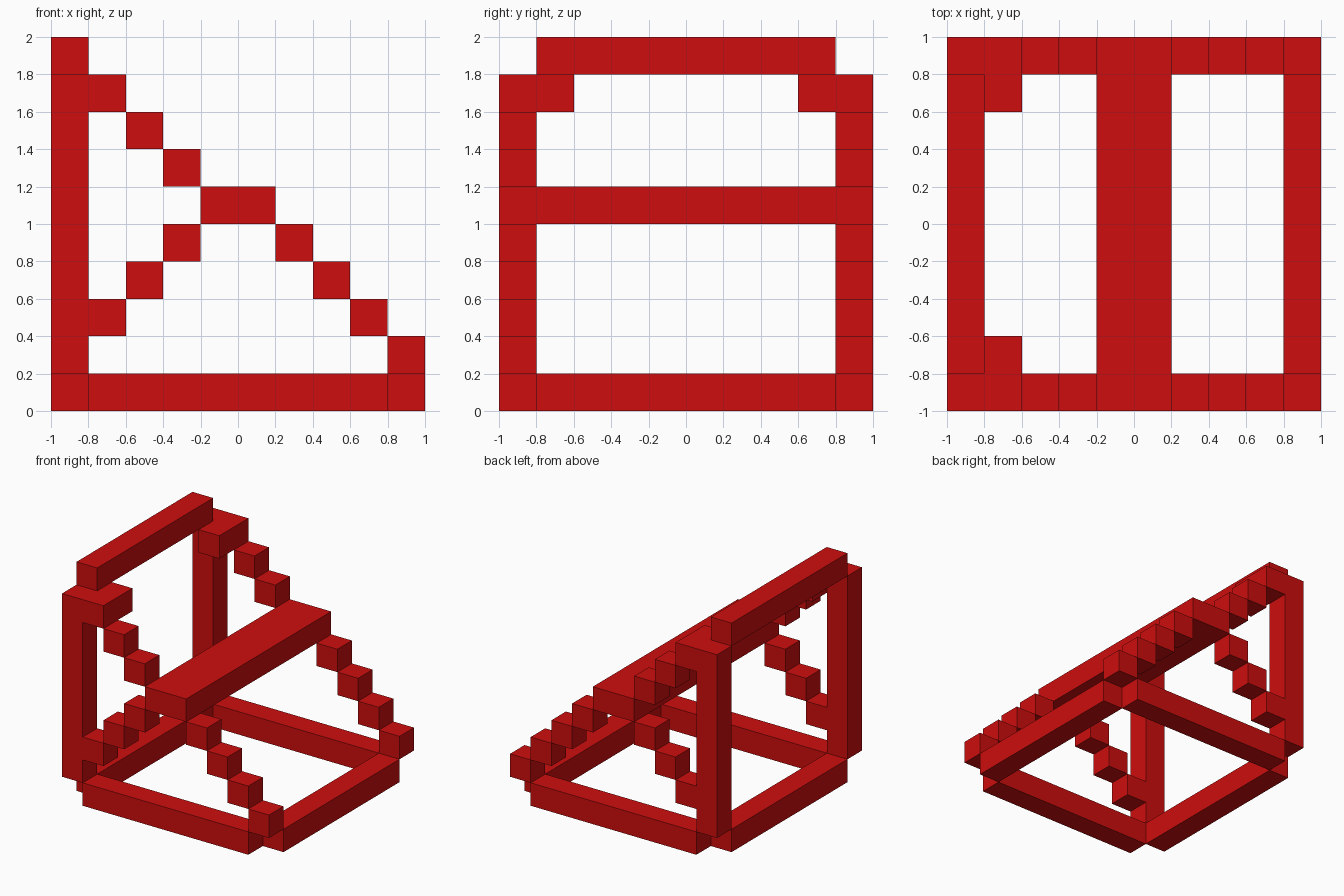
import bpy, bmesh, math
from mathutils import Vector

if "Cube" in bpy.data.objects:
    bpy.data.objects.remove(bpy.data.objects["Cube"])

CELL = 0.2
red = bpy.data.materials.new("red")
red.diffuse_color = (0.62, 0.004, 0.004, 1)
red.use_nodes = True
red.node_tree.nodes["Principled BSDF"].inputs["Base Color"].default_value = red.diffuse_color


def block(x0, x1, y0, y1, z0, z1):
    """Set of grid cells, ranges inclusive."""
    return {(x, y, z) for x in range(x0, x1 + 1)
            for y in range(y0, y1 + 1) for z in range(z0, z1 + 1)}


def build(name, cells):
    """Outer skin of a group of grid cells, with flat faces merged."""
    bm = bmesh.new()
    for c in cells:
        for axis in range(3):
            for side in (0, 1):
                n = list(c)
                n[axis] += 2 * side - 1
                if tuple(n) in cells:
                    continue
                u, v = (axis + 1) % 3, (axis + 2) % 3
                verts = []
                for a, b in ((0, 0), (1, 0), (1, 1), (0, 1)):
                    p = Vector(c)
                    p[axis] += side
                    p[u] += a
                    p[v] += b
                    verts.append(bm.verts.new((p - Vector((5, 5, 0))) * CELL))
                bm.faces.new(verts if side else verts[::-1])
    bmesh.ops.remove_doubles(bm, verts=bm.verts[:], dist=0.001)
    bmesh.ops.dissolve_limit(bm, angle_limit=math.radians(1),
                             verts=bm.verts[:], edges=bm.edges[:])
    me = bpy.data.meshes.new(name)
    bm.to_mesh(me)
    bm.free()
    me.materials.append(red)
    bpy.context.collection.objects.link(bpy.data.objects.new(name, me))


def mirror(cells):
    """Reflect cells front to back."""
    return {(x, 9 - y, z) for x, y, z in cells}


# Beams running front to back
build("left_base_beam", block(0, 0, 1, 8, 0, 0))
build("right_base_beam", block(9, 9, 1, 8, 0, 0))
build("top_beam", block(0, 0, 1, 8, 9, 9))
build("middle_beam", block(4, 5, 0, 9, 5, 5))

# Parts repeated on the front and back sides
base = block(1, 8, 0, 0, 0, 0)
post = block(0, 0, 0, 0, 1, 8) | {(1, 0, 8), (1, 1, 8), (1, 0, 2)}
for side, flip in (("front", lambda c: c), ("back", mirror)):
    build(side + "_base_beam", flip(base))
    build(side + "_post", flip(post))
    # Long diagonal from post top to base corner, and the short brace
    for x in (2, 3):
        build(f"{side}_upper_step_{x}", flip({(x, 0, 9 - x)}))
        build(f"{side}_brace_step_{x}", flip({(x, 0, x + 1)}))
    for x in range(6, 10):
        build(f"{side}_lower_step_{x}", flip({(x, 0, 10 - x)}))
